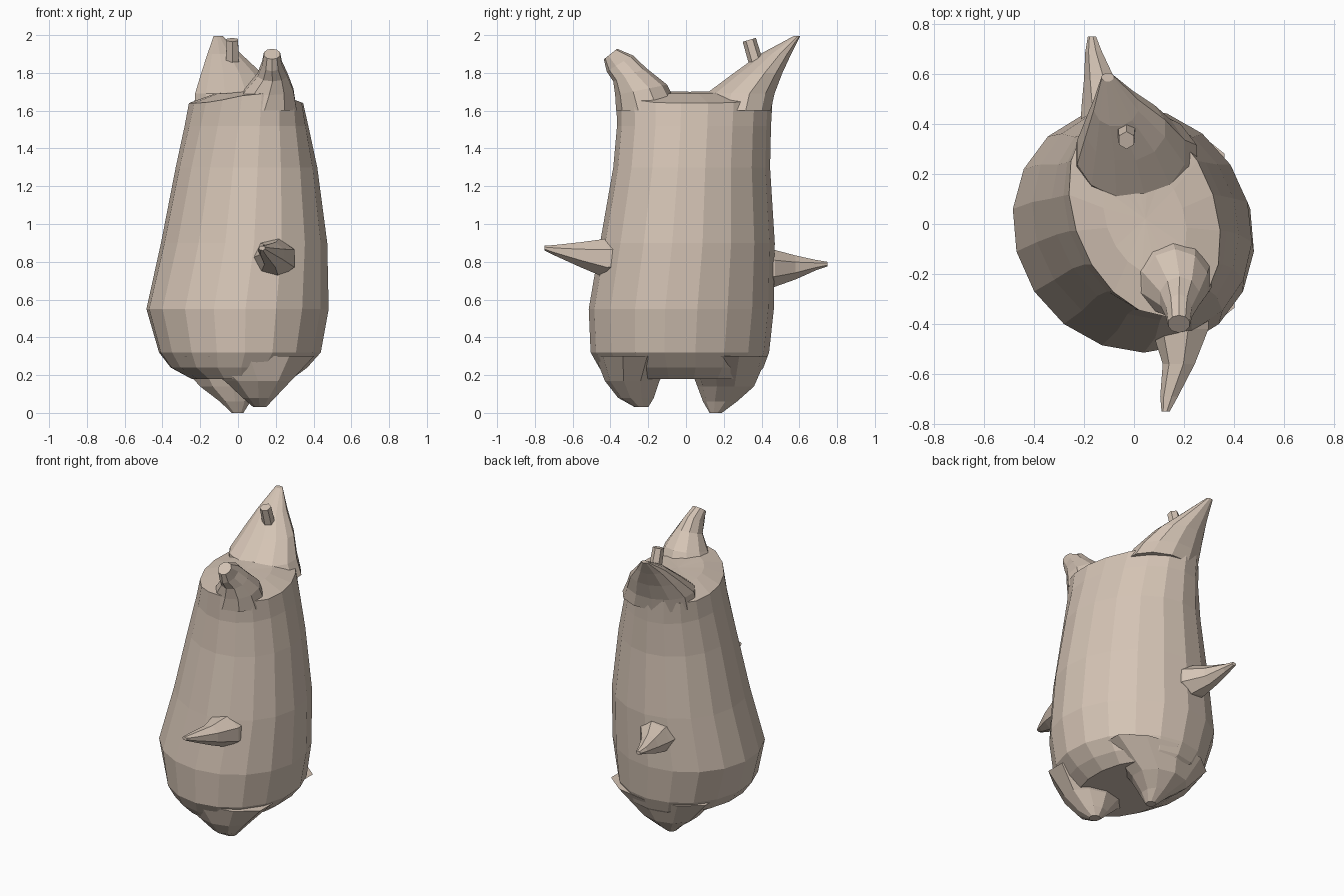
import bpy, bmesh
from math import sin, cos, pi, radians


def loft(name, rings, sides, axis='z', shear=0.0, tilt=0.0, rim=None):
    """Skin ellipses given as (t, a0, a1, b0, b1): position along axis and extents."""
    bm = bmesh.new()
    loops = []
    for k, (t, a0, a1, b0, b1) in enumerate(rings):
        s = shear * k / max(1, len(rings) - 1)
        loop = []
        for i in range(sides):
            ang = 2 * pi * (i + 0.5) / sides
            db = sin(ang) * (b1 - b0) / 2
            a = (a0 + a1) / 2 + cos(ang) * (a1 - a0) / 2 + s * db
            b = (b0 + b1) / 2 + db
            h = t + tilt * k * db
            if rim and k == len(rings) - 1:
                h += rim * sin(ang) ** 4
            loop.append(bm.verts.new((a, b, h) if axis == 'z' else (a, h, b)))
        loops.append(loop)
    for lo, hi in zip(loops, loops[1:]):
        for i in range(sides):
            j = (i + 1) % sides
            bm.faces.new((lo[i], lo[j], hi[j], hi[i]))
    bm.faces.new(loops[0][::-1])
    if rim:
        # crowned saddle lid
        top = loops[-1]
        inner = [bm.verts.new((0.045 + (v.co.x - 0.045) * 0.55, v.co.y * 0.55,
                               1.69 + (v.co.z - 1.64) * 0.3)) for v in top]
        for i in range(sides):
            j = (i + 1) % sides
            bm.faces.new((top[i], top[j], inner[j], inner[i]))
        mid = bm.verts.new((0.045, 0.02, 1.70))
        for i in range(sides):
            bm.faces.new((inner[i], inner[(i + 1) % sides], mid))
    else:
        bm.faces.new(loops[-1])
    bmesh.ops.recalc_face_normals(bm, faces=bm.faces[:])
    mesh = bpy.data.meshes.new(name)
    bm.to_mesh(mesh)
    bm.free()
    ob = bpy.data.objects.new(name, mesh)
    bpy.context.collection.objects.link(ob)
    mat = bpy.data.materials.get("skin") or bpy.data.materials.new("skin")
    mat.diffuse_color = (0.66, 0.55, 0.46, 1)
    mesh.materials.append(mat)
    return ob


# Pear-shaped body
loft("body", [
    (0.18, -0.25, 0.29, -0.41, 0.36),
    (0.24, -0.36, 0.37, -0.46, 0.41),
    (0.32, -0.42, 0.44, -0.505, 0.44),
    (0.55, -0.485, 0.48, -0.515, 0.465),
    (0.90, -0.405, 0.47, -0.455, 0.47),
    (1.30, -0.325, 0.415, -0.385, 0.445),
    (1.52, -0.275, 0.365, -0.365, 0.45),
    (1.64, -0.25, 0.335, -0.37, 0.46),
], 18, shear=-0.2, rim=0.05)

# Feet
loft("front_foot", [
    (0.30, -0.30, 0.42, -0.48, -0.06),
    (0.17, -0.08, 0.29, -0.43, -0.14),
    (0.08, 0.02, 0.20, -0.36, -0.17),
    (0.03, 0.08, 0.15, -0.27, -0.20),
], 10)
loft("back_foot", [
    (0.30, -0.36, 0.38, 0.0, 0.43),
    (0.14, -0.21, 0.16, 0.06, 0.36),
    (0.06, -0.10, 0.07, 0.09, 0.27),
    (0.00, -0.035, 0.03, 0.125, 0.19),
], 10)

# Swept horns on top
loft("back_horn", [
    (1.60, -0.24, 0.26, 0.08, 0.455),
    (1.69, -0.235, 0.21, 0.10, 0.475),
    (1.80, -0.20, 0.13, 0.25, 0.515),
    (1.90, -0.165, 0.02, 0.39, 0.56),
    (1.995, -0.13, -0.08, 0.57, 0.605),
], 12)
loft("front_horn", [
    (1.60, -0.04, 0.32, -0.37, -0.03),
    (1.71, 0.03, 0.30, -0.375, -0.10),
    (1.79, 0.10, 0.265, -0.385, -0.21),
    (1.85, 0.125, 0.235, -0.42, -0.28),
    (1.90, 0.135, 0.225, -0.435, -0.365),
], 10, tilt=0.2)

# Small peg on the back horn
loft("peg", [
    (1.84, -0.07, 0.01, 0.335, 0.415),
    (1.975, -0.065, 0.005, 0.30, 0.37),
], 6, tilt=0.3)

# Pointed arms, front and back
loft("front_arm", [
    (-0.36, 0.07, 0.31, 0.71, 0.93),
    (-0.42, 0.07, 0.31, 0.71, 0.925),
    (-0.56, 0.115, 0.25, 0.77, 0.905),
    (-0.69, 0.105, 0.18, 0.83, 0.89),
    (-0.75, 0.11, 0.145, 0.86, 0.885),
], 7, axis='y')
loft("back_arm", [
    (0.38, -0.215, 0.04, 0.66, 0.87),
    (0.47, -0.21, 0.02, 0.665, 0.865),
    (0.58, -0.20, -0.07, 0.705, 0.835),
    (0.69, -0.195, -0.125, 0.755, 0.81),
    (0.75, -0.185, -0.15, 0.775, 0.80),
], 7, axis='y')
